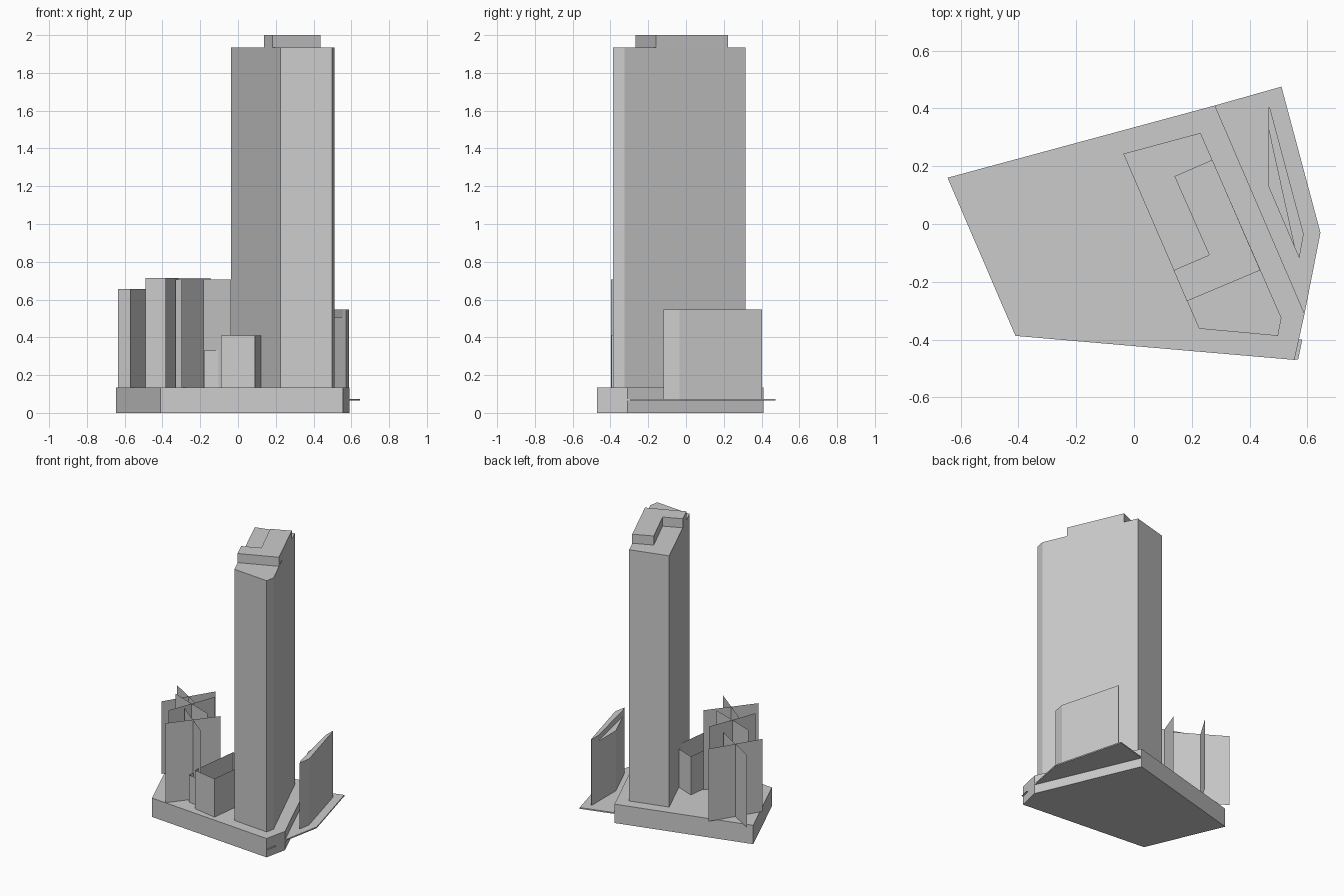
import bpy
import bmesh
from mathutils import Vector

cube = bpy.data.objects.get("Cube")
if cube:
    bpy.data.objects.remove(cube, do_unlink=True)

# Single concrete colour
grey = bpy.data.materials.new("concrete_grey")
grey.use_nodes = True
colour = (0.6, 0.6, 0.6, 1)
grey.diffuse_color = colour
grey.node_tree.nodes["Principled BSDF"].inputs["Base Color"].default_value = colour

PODIUM_TOP = 0.135
ROOF = 1.935


def add_object(name, bm):
    mesh = bpy.data.meshes.new(name)
    bm.to_mesh(mesh)
    bm.free()
    mesh.materials.append(grey)
    obj = bpy.data.objects.new(name, mesh)
    bpy.context.collection.objects.link(obj)
    return obj


def prism(name, outline, low, high):
    """Extrude a flat footprint into a closed block."""
    bm = bmesh.new()
    face = bm.faces.new([bm.verts.new((x, y, low)) for x, y in outline])
    result = bmesh.ops.extrude_face_region(bm, geom=[face])
    for v in result["geom"]:
        if isinstance(v, bmesh.types.BMVert):
            v.co.z = high
    bmesh.ops.recalc_face_normals(bm, faces=bm.faces[:])
    return add_object(name, bm)


def plate(name, corners):
    bm = bmesh.new()
    bm.faces.new([bm.verts.new(c) for c in corners])
    bm.normal_update()
    return add_object(name, bm)


def upright(bm, p, q, top):
    """One thin wall standing on the podium from p to q."""
    bm.faces.new([bm.verts.new((x, y, z)) for (x, y), z in
                  ((p, PODIUM_TOP), (q, PODIUM_TOP), (q, top), (p, top))])


def crossed_panels(name, centre, arm, top):
    """Two thin upright panels crossing at right angles."""
    bm = bmesh.new()
    c, a = Vector(centre), Vector(arm)
    for d in (a, Vector((a.y, -a.x))):
        upright(bm, c - d, c + d, top)
    return add_object(name, bm)


def open_walls(name, outline, top):
    """Thin walls around a footprint, given counter-clockwise, with no roof."""
    bm = bmesh.new()
    for p, q in zip(outline, outline[1:] + outline[:1]):
        upright(bm, p, q, top)
    return add_object(name, bm)


# Podium and tower
prism("podium", [(-0.645, 0.16), (-0.41, -0.387), (0.555, -0.47),
                 (0.59, -0.31), (0.28, 0.41)], 0, PODIUM_TOP)
prism("tower", [(-0.037, 0.243), (0.225, -0.362), (0.498, -0.387),
                (0.51, -0.325), (0.23, 0.315)], PODIUM_TOP, ROOF)

# Rooftop block with a notch on one side
prism("roof_block", [(0.14, 0.165), (0.26, -0.107), (0.137, -0.16),
                     (0.183, -0.267), (0.437, -0.16), (0.271, 0.222)], ROOF, 2.0)

# Narrow side building: tall strip and lower wedge
prism("side_building_tall", [(0.465, 0.403), (0.465, 0.33), (0.555, -0.08),
                             (0.572, -0.118), (0.587, -0.035), (0.47, 0.403)], 0.065, 0.547)
prism("side_building_low", [(0.465, 0.33), (0.465, 0.13), (0.555, -0.08)], 0.065, 0.505)

# Thin pavement beside the podium
prism("side_pavement", [(0.28, 0.41), (0.59, -0.31), (0.645, -0.03),
                        (0.51, 0.475)], 0.065, 0.074)
plate("corner_pavement", [(0.555, -0.47, 0.06), (0.568, -0.468, 0.06),
                          (0.582, -0.4, 0.06), (0.57, -0.4, 0.06)])

# Crossed upright panels on the podium
for name, centre, arm, top in (
        ("front_panels", (-0.183, -0.25), (0.147, -0.115), 0.705),
        ("middle_panels", (-0.318, -0.07), (0.172, -0.065), 0.715),
        ("rear_panels", (-0.472, 0.115), (0.163, -0.1), 0.655)):
    crossed_panels(name, centre, arm, top)

# Open-topped enclosures beside the tower
open_walls("tall_enclosure", [(-0.09, -0.36), (0.09, -0.395),
                              (0.13, -0.06), (-0.045, 0.01)], 0.41)
open_walls("low_enclosure", [(-0.18, -0.3), (-0.085, -0.315),
                             (-0.07, -0.2), (-0.165, -0.19)], 0.33)
